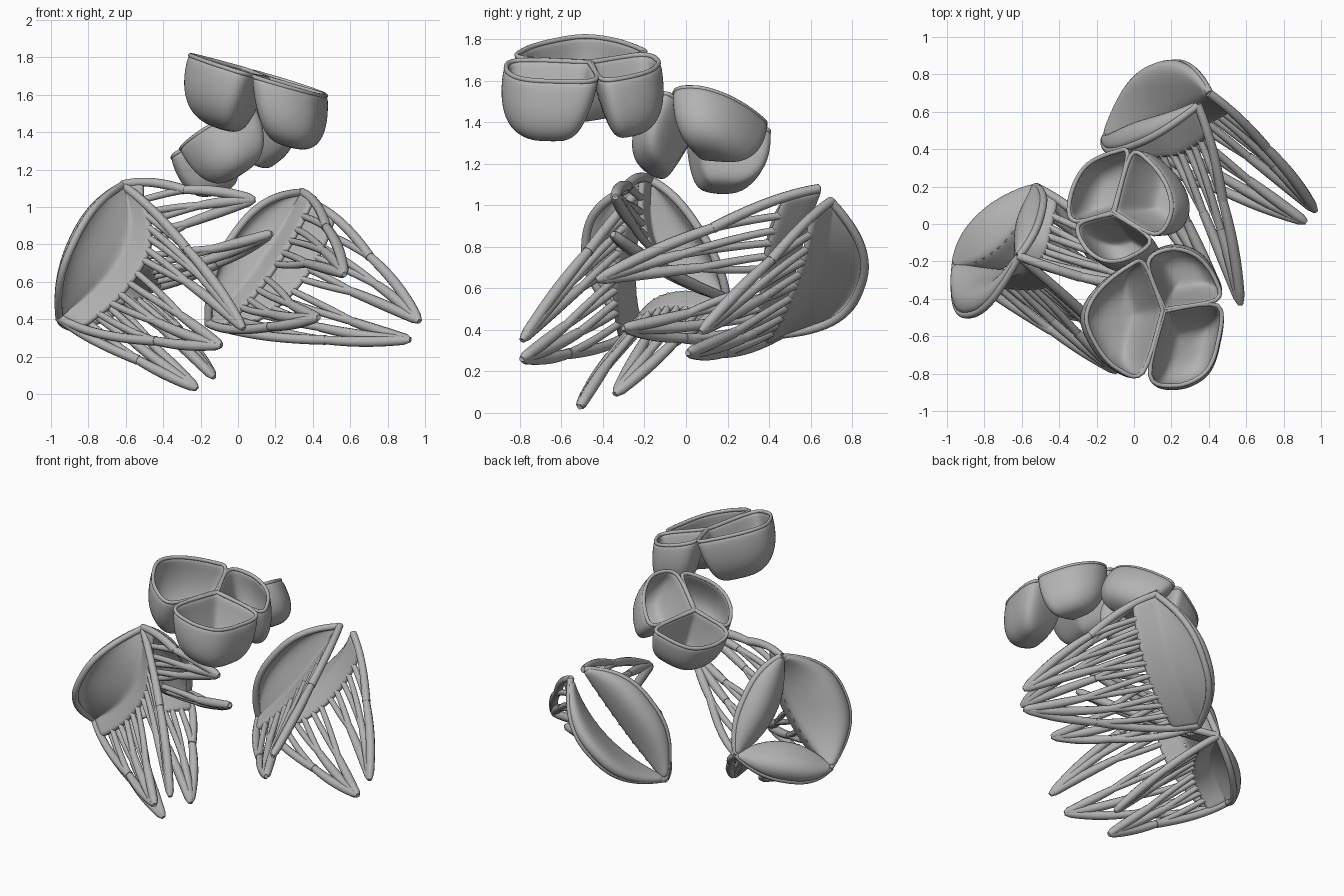
import bpy
import bmesh
import math
from mathutils import Vector

cube = bpy.data.objects.get("Cube")
if cube:
    bpy.data.objects.remove(cube)

tissue = bpy.data.materials.new("grey tissue")
tissue.use_nodes = True
tissue.diffuse_color = (0.45, 0.45, 0.45, 1)
tissue.node_tree.nodes["Principled BSDF"].inputs["Base Color"].default_value = (0.45, 0.45, 0.45, 1)


def add_object(name, mesh):
    obj = bpy.data.objects.new(name, mesh)
    bpy.context.collection.objects.link(obj)
    mesh.materials.clear()
    mesh.materials.append(tissue)
    for poly in mesh.polygons:
        poly.use_smooth = True
        poly.material_index = 0
    return obj


def add_shell(name, bm, thickness):
    bmesh.ops.recalc_face_normals(bm, faces=bm.faces)
    mesh = bpy.data.meshes.new(name)
    bm.to_mesh(mesh)
    bm.free()
    obj = add_object(name, mesh)
    solid = obj.modifiers.new("thickness", 'SOLIDIFY')
    solid.thickness = thickness
    solid.offset = 0
    sub = obj.modifiers.new("smooth", 'SUBSURF')
    sub.levels = sub.render_levels = 1


def tubes(name, strands):
    """One mesh of round strands; each strand is a list of (point, radius)."""
    curve = bpy.data.curves.new(name, 'CURVE')
    curve.dimensions = '3D'
    curve.bevel_depth = 1
    curve.bevel_resolution = 3
    curve.use_fill_caps = True
    for strand in strands:
        spline = curve.splines.new('POLY')
        spline.points.add(len(strand) - 1)
        for p, (co, radius) in zip(spline.points, strand):
            p.co = (*co, 1)
            p.radius = radius
    helper = bpy.data.objects.new(name, curve)
    bpy.context.collection.objects.link(helper)
    bpy.context.view_layer.update()
    mesh = bpy.data.meshes.new_from_object(helper.evaluated_get(bpy.context.evaluated_depsgraph_get()))
    bpy.data.objects.remove(helper)
    add_object(name, mesh)


def bezier(a, b, c, t):
    return a * (1 - t) ** 2 + b * (2 * t * (1 - t)) + c * t * t


def arc(a, middle, c, t, fullness):
    """Curve from a to c through middle; a higher fullness makes a squarer arc."""
    rise = 1 - abs(2 * t - 1) ** fullness
    return a.lerp(c, t) + (middle - (a + c) / 2) * rise


def loop_with_corner(points, steps=5):
    """Smooth closed loop that keeps a sharp corner at its first point."""
    points = points + points[:1]
    out, last = [], len(points) - 1
    for i in range(last):
        a, b, c, d = (points[min(max(i + k, 0), last)] for k in (-1, 0, 1, 2))
        for s in range(steps):
            t = s / steps
            out.append((b * 2 + (c - a) * t + (a * 2 - b * 5 + c * 4 - d) * t * t
                        + (b * 3 - a - c * 3 + d) * t ** 3) / 2)
    return out


# Pocket-shaped cusps of the two three-cup valves
def cup(name, junction, outline, plane, axis, depth):
    height, slope_x, slope_y = plane

    def lift(p):
        return Vector((p[0], p[1], height + slope_x * p[0] + slope_y * p[1]))

    rim = loop_with_corner([lift(p) for p in [junction] + outline])
    centre = sum(rim, Vector()) / len(rim)
    outward = (centre - lift(junction)).normalized()
    down = -Vector(axis).normalized()
    rows = 9
    bm = bmesh.new()
    rings = []
    for j in range(rows):
        a = j / rows * math.pi / 2
        size = 0.975 * math.cos(a) ** 0.6
        mid = centre + down * depth * math.sin(a) + outward * 0.035 * math.sin(2 * a)
        rings.append([bm.verts.new(mid + (p - centre) * size) for p in rim])
    bottom = bm.verts.new(centre + down * depth)
    n = len(rim)
    for j in range(rows - 1):
        for i in range(n):
            k = (i + 1) % n
            bm.faces.new((rings[j][i], rings[j][k], rings[j + 1][k], rings[j + 1][i]))
    for i in range(n):
        bm.faces.new((rings[-1][i], rings[-1][(i + 1) % n], bottom))
    add_shell(name, bm, 0.024)
    loop = [(centre.lerp(p, 0.975), 0.012) for p in rim]
    tubes(name + "_rim", [loop + loop[:2]])


upper_plane, upper_axis = (1.755, -0.3, 0.04), (0.06, 0, 1)
upper_hub = (0.16, -0.46)
cup("upper_cup_right", upper_hub, [(0.06, -0.21), (-0.03, -0.22), (-0.19, -0.35), (-0.26, -0.5),
    (-0.2, -0.66), (-0.09, -0.78), (0.05, -0.8)], upper_plane, upper_axis, 0.33)
cup("upper_cup_back", upper_hub, [(0.07, -0.21), (0.19, -0.13), (0.34, -0.17), (0.44, -0.3),
    (0.44, -0.41)], upper_plane, upper_axis, 0.31)
cup("upper_cup_front", upper_hub, [(0.45, -0.43), (0.45, -0.64), (0.38, -0.8), (0.22, -0.87),
    (0.08, -0.81)], upper_plane, upper_axis, 0.31)

lower_plane, lower_axis = (1.47, 0.54, -0.22), (-0.5, 0.2, 1)
lower_hub = (-0.11, 0.06)
cup("lower_cup_right", lower_hub, [(-0.03, 0.37), (-0.1, 0.39), (-0.25, 0.32), (-0.33, 0.19),
    (-0.35, 0.05), (-0.29, 0.01)], lower_plane, lower_axis, 0.25)
cup("lower_cup_left", lower_hub, [(-0.02, 0.37), (0.08, 0.34), (0.18, 0.2), (0.2, 0.05),
    (0.11, -0.06)], lower_plane, lower_axis, 0.26)
cup("lower_cup_front", lower_hub, [(-0.3, 0), (-0.26, -0.13), (-0.15, -0.2), (-0.02, -0.18),
    (0.09, -0.08)], lower_plane, lower_axis, 0.28)


# Crescent leaflets with fans of cords that gather into two tips
def leaflet(name, start, end, outer, inner, tips):
    start, end, outer, inner = map(Vector, (start, end, outer, inner))
    tips = [Vector(t) for t in tips]
    base = (start + end + inner * 2) / 4
    away = (base - (tips[0] + tips[1]) / 2).normalized()
    cols, rows, web = 28, 8, 4

    def edge(u):
        return arc(start, inner, end, u, 2)

    def cord(u, t):
        tip = tips[0].lerp(tips[1], min(1, max(0, (u - 0.42) / 0.16)))
        e = edge(u)
        bow = e.lerp(tip, 0.54) + (e - base) * 0.4
        return bezier(e, bow, tip, t)

    # domed shell from the outer rim to the free edge, with a short web beyond it
    bm = bmesh.new()
    grid = []
    for i in range(cols + 1):
        u = 0.01 + 0.98 * i / cols
        rim = arc(start, outer, end, u, 2.5)
        dome = away * 0.08 * math.sin(math.pi * u)
        column = []
        for j in range(rows + 1):
            v = j / rows
            column.append(rim.lerp(edge(u), v) + dome * math.sin(math.pi * v ** 0.65))
        column += [cord(u, 0.04 * (k + 1)) for k in range(web)]
        grid.append([bm.verts.new(p) for p in column])
    for left, right in zip(grid, grid[1:]):
        for j in range(rows + web):
            bm.faces.new((left[j], right[j], right[j + 1], left[j + 1]))
    add_shell(name, bm, 0.036)
    rim_points = [arc(start, outer, end, i / cols, 2.5) - away * 0.006 for i in range(cols + 1)]
    tubes(name + "_rim", [[(p, 0.021) for p in rim_points]])

    # pairs of thin cords join into trunks, and trunks gather at the tips
    strands = []
    trunks = 6
    steps = 12
    for k in range(trunks):
        mid_u = (k + 0.5) / trunks
        join = 0.46 + 0.12 * (k % 2)
        for side in (-1, 1):
            u = mid_u + side * 0.25 / trunks
            thick = 0.017
            if (k, side) in ((0, -1), (trunks - 1, 1)):
                u = 0 if k == 0 else 1
                thick = 0.023
            strand = []
            for s in range(steps + 1):
                f = s / steps
                p = cord(u, f * join).lerp(cord(mid_u, f * join), f ** 2)
                strand.append((p, thick + 0.004 * f))
            strands.append(strand)
        trunk = []
        for s in range(steps + 1):
            f = s / steps
            radius = 0.024 + 0.005 * math.sin(math.pi * f)
            if s == steps:
                radius *= 0.6
            trunk.append((cord(mid_u, join + (1 - join) * f), radius))
        strands.append(trunk)
    tubes(name + "_cords", strands)


# Three-leaflet valve on the right
top, back, low = (-0.62, -0.17, 1.12), (-0.53, 0.2, 0.55), (-0.96, -0.22, 0.41)
leaflet("right_valve_front_leaflet", top, low, (-0.88, -0.48, 0.82), (-0.62, -0.25, 0.75),
        [(0.03, -0.79, 0.35), (-0.09, -0.79, 0.26)])
leaflet("right_valve_inner_leaflet", top, back, (-0.5, 0.06, 0.89), (-0.6, -0.12, 0.74),
        [(0.09, -0.34, 1.04), (0.18, -0.35, 0.86)])
leaflet("right_valve_back_leaflet", back, low, (-0.8, 0.03, 0.38), (-0.71, -0.1, 0.56),
        [(-0.13, -0.34, 0.09), (-0.22, -0.51, 0.03)])

# Two-leaflet valve on the left
deep = (-0.16, 0.46, 0.38)
leaflet("left_valve_front_leaflet", (0.34, 0.64, 1.08), deep, (-0.02, 0.42, 0.86), (0.12, 0.51, 0.68),
        [(0.57, -0.43, 0.64), (0.43, -0.3, 0.41)])
leaflet("left_valve_back_leaflet", (0.4, 0.7, 1.02), deep, (0.13, 0.84, 0.6), (0.2, 0.6, 0.63),
        [(0.97, 0.07, 0.39), (0.92, 0.01, 0.29)])
